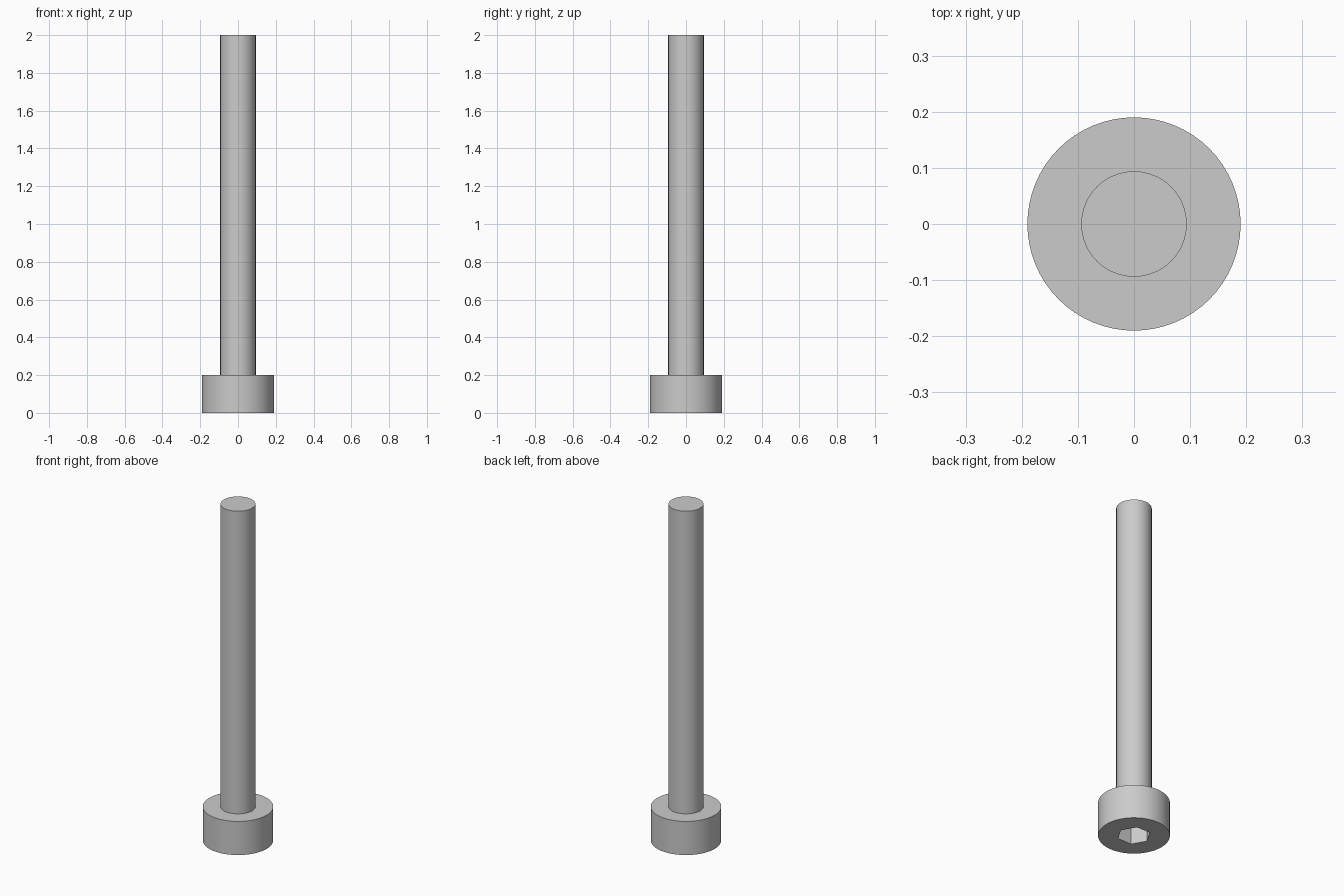
import bpy, bmesh, math

if "Cube" in bpy.data.objects:
    bpy.data.objects.remove(bpy.data.objects["Cube"])

HEAD_R, HEAD_H = 0.19, 0.20
SHAFT_R, LENGTH = 0.094, 2.0
HEX_R, HEX_DEPTH = 0.09, 0.11
SEGMENTS = 64

# Screw body: head and shank turned from one half profile
mesh = bpy.data.meshes.new("socket_screw")
screw = bpy.data.objects.new("socket_screw", mesh)
bpy.context.collection.objects.link(screw)
bm = bmesh.new()
profile = [(0, 0), (HEAD_R, 0), (HEAD_R, HEAD_H), (SHAFT_R, HEAD_H), (SHAFT_R, LENGTH), (0, LENGTH)]
verts = [bm.verts.new((r, 0, z)) for r, z in profile]
edges = [bm.edges.new(pair) for pair in zip(verts, verts[1:])]
bmesh.ops.spin(bm, geom=verts + edges, cent=(0, 0, 0), axis=(0, 0, 1),
               angle=math.tau, steps=SEGMENTS, use_duplicate=False)
bmesh.ops.remove_doubles(bm, verts=bm.verts, dist=1e-5)
bmesh.ops.recalc_face_normals(bm, faces=bm.faces)
bm.to_mesh(mesh)
bm.free()

# Hex socket cutter, corners on the x axis, sunk into the underside of the head
bpy.ops.mesh.primitive_cylinder_add(vertices=6, radius=HEX_R, depth=2 * HEX_DEPTH,
                                    rotation=(0, 0, math.pi / 2))
cutter = bpy.context.object
cutter.name = "hex_socket_cutter"
cutter.hide_render = True

# Cut the socket, then discard the cutter
cut = screw.modifiers.new("hex_socket", 'BOOLEAN')
cut.operation = 'DIFFERENCE'
cut.solver = 'EXACT'
cut.object = cutter
bpy.ops.object.select_all(action='DESELECT')
screw.select_set(True)
bpy.context.view_layer.objects.active = screw
bpy.ops.object.modifier_apply(modifier=cut.name)
bpy.data.objects.remove(cutter, do_unlink=True)

# Smooth round walls, crisp rims and hex corners
bpy.ops.object.shade_smooth_by_angle(angle=math.radians(30))
